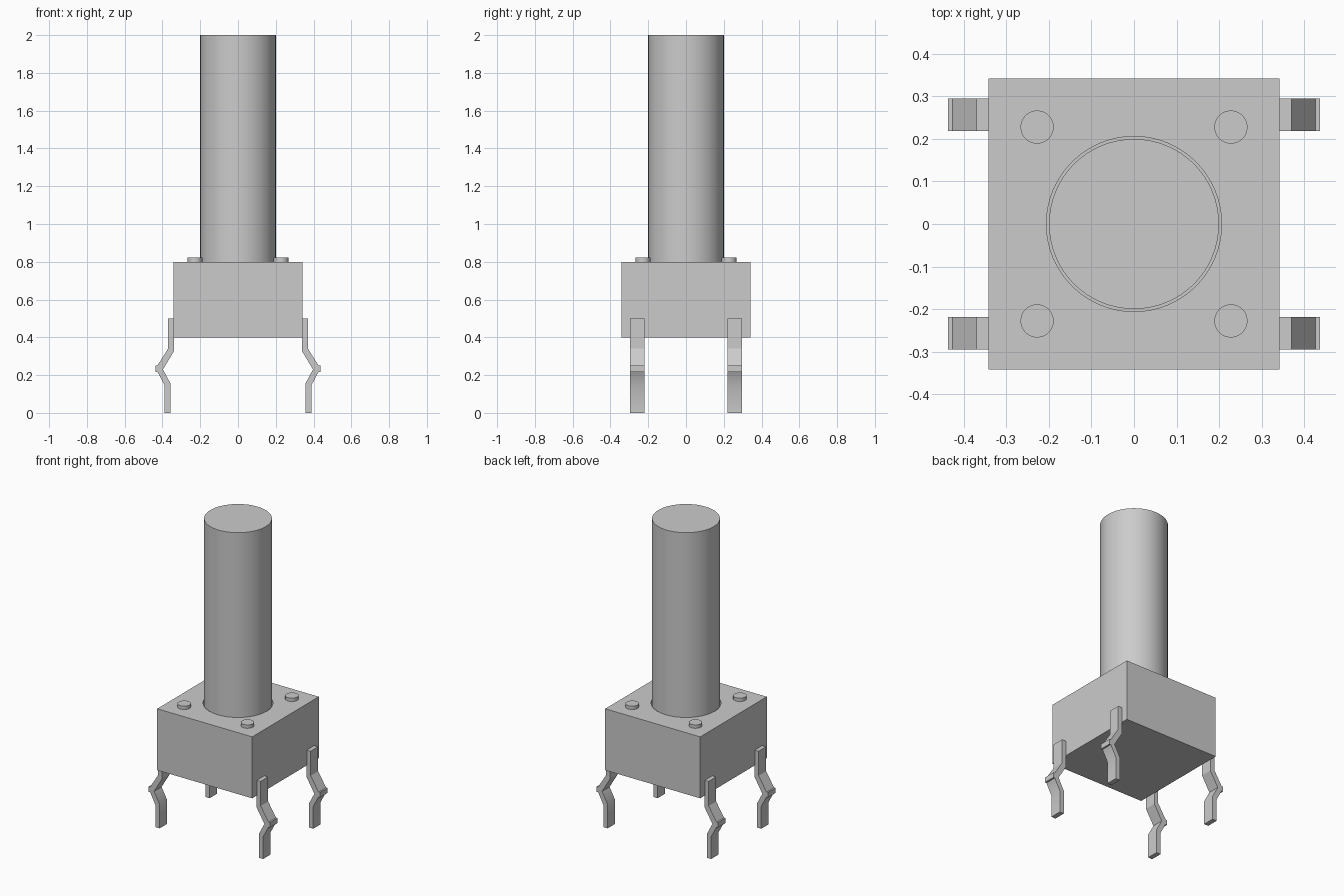
import bpy, bmesh, math

cube = bpy.data.objects.get("Cube")
if cube:
    bpy.data.objects.remove(cube, do_unlink=True)

grey = bpy.data.materials.new("plain grey")
grey.use_nodes = True
colour = (0.6, 0.6, 0.6, 1)
grey.diffuse_color = colour
grey.node_tree.nodes["Principled BSDF"].inputs["Base Color"].default_value = colour


def finish(obj, name):
    obj.name = name
    obj.data.materials.clear()
    obj.data.materials.append(grey)
    bpy.ops.object.select_all(action='DESELECT')
    obj.select_set(True)
    bpy.context.view_layer.objects.active = obj
    bpy.ops.object.shade_smooth_by_angle(angle=math.radians(30))
    return obj


def cylinder(name, radius, bottom, top, x=0, y=0, sides=64):
    bpy.ops.mesh.primitive_cylinder_add(vertices=sides, radius=radius, depth=top - bottom,
                                        location=(x, y, (bottom + top) / 2))
    return finish(bpy.context.object, name)


# Square housing with a round well for the plunger
bpy.ops.mesh.primitive_cube_add(size=1, location=(0, 0, 0.6))
housing = bpy.context.object
housing.scale = (0.684, 0.684, 0.4)
bpy.ops.object.transform_apply(location=False, rotation=False, scale=True)
finish(housing, "housing")
well = cylinder("well_cutter", 0.206, 0.7, 0.9)
cut = housing.modifiers.new("well", 'BOOLEAN')
cut.operation = 'DIFFERENCE'
cut.solver = 'EXACT'
cut.object = well
bpy.context.view_layer.objects.active = housing
bpy.ops.object.modifier_apply(modifier=cut.name)
bpy.data.objects.remove(well, do_unlink=True)
finish(housing, "housing")

# Tall plunger
cylinder("plunger", 0.2, 0.68, 2.0)

# Bent leg outline in x and z, outer edge downwards then inner edge upwards
leg_profile = [(0.34, 0.5), (0.37, 0.5), (0.37, 0.34), (0.427, 0.25), (0.437, 0.25),
               (0.437, 0.217), (0.426, 0.217), (0.388, 0.145), (0.388, 0),
               (0.357, 0), (0.357, 0.155), (0.397, 0.23), (0.34, 0.325)]


def leg(name, side, y, width=0.077):
    bm = bmesh.new()
    face = bm.faces.new([bm.verts.new((side * x, y - width / 2, z)) for x, z in leg_profile])
    extruded = bmesh.ops.extrude_face_region(bm, geom=[face])["geom"]
    bmesh.ops.translate(bm, vec=(0, width, 0),
                        verts=[v for v in extruded if isinstance(v, bmesh.types.BMVert)])
    bmesh.ops.recalc_face_normals(bm, faces=bm.faces)
    mesh = bpy.data.meshes.new(name)
    bm.to_mesh(mesh)
    bm.free()
    obj = bpy.data.objects.new(name, mesh)
    bpy.context.collection.objects.link(obj)
    finish(obj, name)


# Rivet and leg at each corner
for sx, side in ((1, "left"), (-1, "right")):
    for sy, end in ((-1, "front"), (1, "back")):
        cylinder(f"{end}_{side}_rivet", 0.039, 0.79, 0.822, sx * 0.228, sy * 0.228, 32)
        leg(f"{end}_{side}_leg", sx, sy * 0.257)
